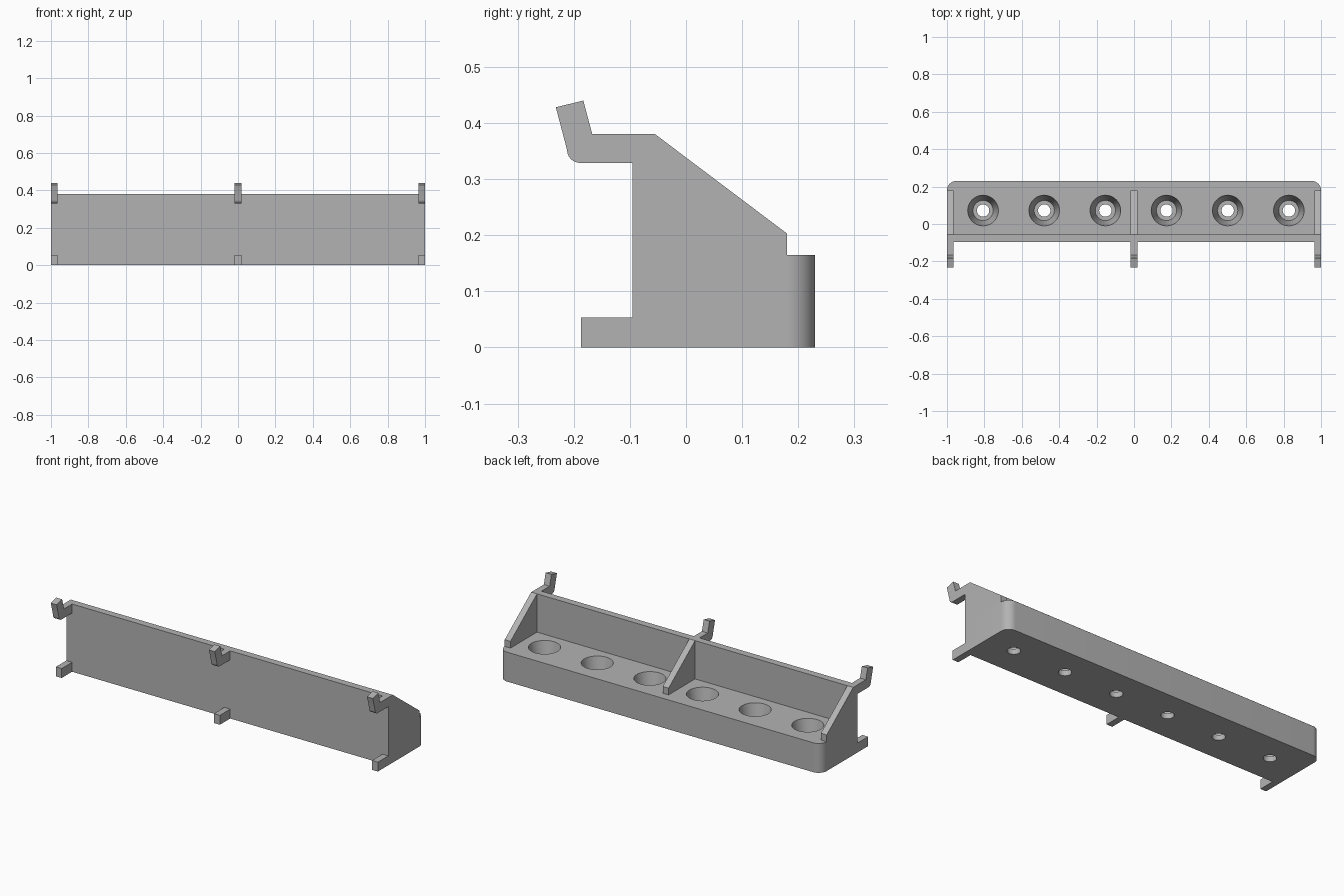
import bpy, bmesh, math
from mathutils import Vector

cube = bpy.data.objects.get("Cube")
if cube:
    bpy.data.objects.remove(cube, do_unlink=True)

# Single plain grey material
grey = bpy.data.materials.new("plain_grey")
grey.use_nodes = True
color = (0.45, 0.45, 0.45, 1)
grey.diffuse_color = color
grey.node_tree.nodes["Principled BSDF"].inputs["Base Color"].default_value = color

PANEL_FRONT, PANEL_BACK = -0.095, -0.055
TRAY_BACK, TRAY_TOP, PANEL_TOP = 0.23, 0.165, 0.38
WIDTH = 0.036   # bracket thickness


def finish(name, bm):
    bmesh.ops.recalc_face_normals(bm, faces=bm.faces)
    mesh = bpy.data.meshes.new(name)
    bm.to_mesh(mesh)
    bm.free()
    mesh.materials.append(grey)
    obj = bpy.data.objects.new(name, mesh)
    bpy.context.collection.objects.link(obj)
    return obj


def prism(name, points, direction):
    """Extrude a closed outline of 3D points along a direction."""
    bm = bmesh.new()
    face = bm.faces.new([bm.verts.new(p) for p in points])
    new = bmesh.ops.extrude_face_region(bm, geom=[face], use_keep_orig=True)["geom"]
    verts = [g for g in new if isinstance(g, bmesh.types.BMVert)]
    bmesh.ops.translate(bm, verts=verts, vec=Vector(direction))
    return finish(name, bm)


def arc(cx, cy, r, start, end, steps):
    angles = [math.radians(start + (end - start) * i / steps) for i in range(steps + 1)]
    return [(cx + r * math.cos(a), cy + r * math.sin(a)) for a in angles]


def smooth(obj):
    bpy.ops.object.select_all(action='DESELECT')
    obj.select_set(True)
    bpy.context.view_layer.objects.active = obj
    bpy.ops.object.shade_smooth_by_angle(angle=math.radians(30))


# Tray with two rounded corners
r = 0.05
outline = [(-1, PANEL_BACK), (1, PANEL_BACK)]
outline += arc(1 - r, TRAY_BACK - r, r, 0, 90, 10)
outline += arc(r - 1, TRAY_BACK - r, r, 90, 180, 10)
tray = prism("tray", [(x, y, 0) for x, y in outline], (0, 0, TRAY_TOP))

# Tapered sockets with a small drain hole through the floor
bm = bmesh.new()
socket = [(0.033, -0.05), (0.033, 0.03), (0.054, 0.03), (0.082, TRAY_TOP), (0.082, 0.25)]
SIDES = 40
for i in range(6):
    cx, cy = -0.807 + 0.327 * i, 0.072
    rings = []
    for radius, z in socket:
        circle = arc(cx, cy, radius, 0, 360, SIDES)[:-1]
        rings.append([bm.verts.new((x, y, z)) for x, y in circle])
    bm.faces.new(rings[0])
    bm.faces.new(rings[-1])
    for low, high in zip(rings, rings[1:]):
        for j in range(SIDES):
            k = (j + 1) % SIDES
            bm.faces.new((low[j], low[k], high[k], high[j]))
cutter = finish("socket_cutter", bm)
cutter.hide_render = True

cut = tray.modifiers.new("sockets", 'BOOLEAN')
cut.operation = 'DIFFERENCE'
cut.solver = 'EXACT'
cut.object = cutter
bpy.context.view_layer.objects.active = tray
bpy.ops.object.modifier_apply(modifier=cut.name)
bpy.data.objects.remove(cutter, do_unlink=True)
smooth(tray)

# Upright panel
prism("upright_panel",
      [(-1, PANEL_FRONT, 0), (1, PANEL_FRONT, 0), (1, PANEL_BACK, 0), (-1, PANEL_BACK, 0)],
      (0, 0, PANEL_TOP))

# Side profiles (y, z) of the repeated supports
gusset = [(PANEL_BACK, TRAY_TOP), (0.18, TRAY_TOP), (0.18, 0.203), (PANEL_BACK, PANEL_TOP)]
hook = [(PANEL_FRONT, 0.329), (-0.19, 0.329)]
hook += arc(-0.189, 0.352, 0.023, 265, 180, 6)
hook += [(-0.232, 0.428), (-0.183, 0.44), (-0.167, PANEL_TOP), (PANEL_FRONT, PANEL_TOP)]
peg = [(-0.187, 0), (PANEL_FRONT, 0), (PANEL_FRONT, 0.053), (-0.187, 0.053)]

for side, x in (("right", -1), ("middle", -WIDTH / 2), ("left", 1 - WIDTH)):
    for part, profile in (("gusset", gusset), ("hook", hook), ("peg", peg)):
        obj = prism(f"{side}_{part}", [(x, y, z) for y, z in profile], (WIDTH, 0, 0))
        smooth(obj)
